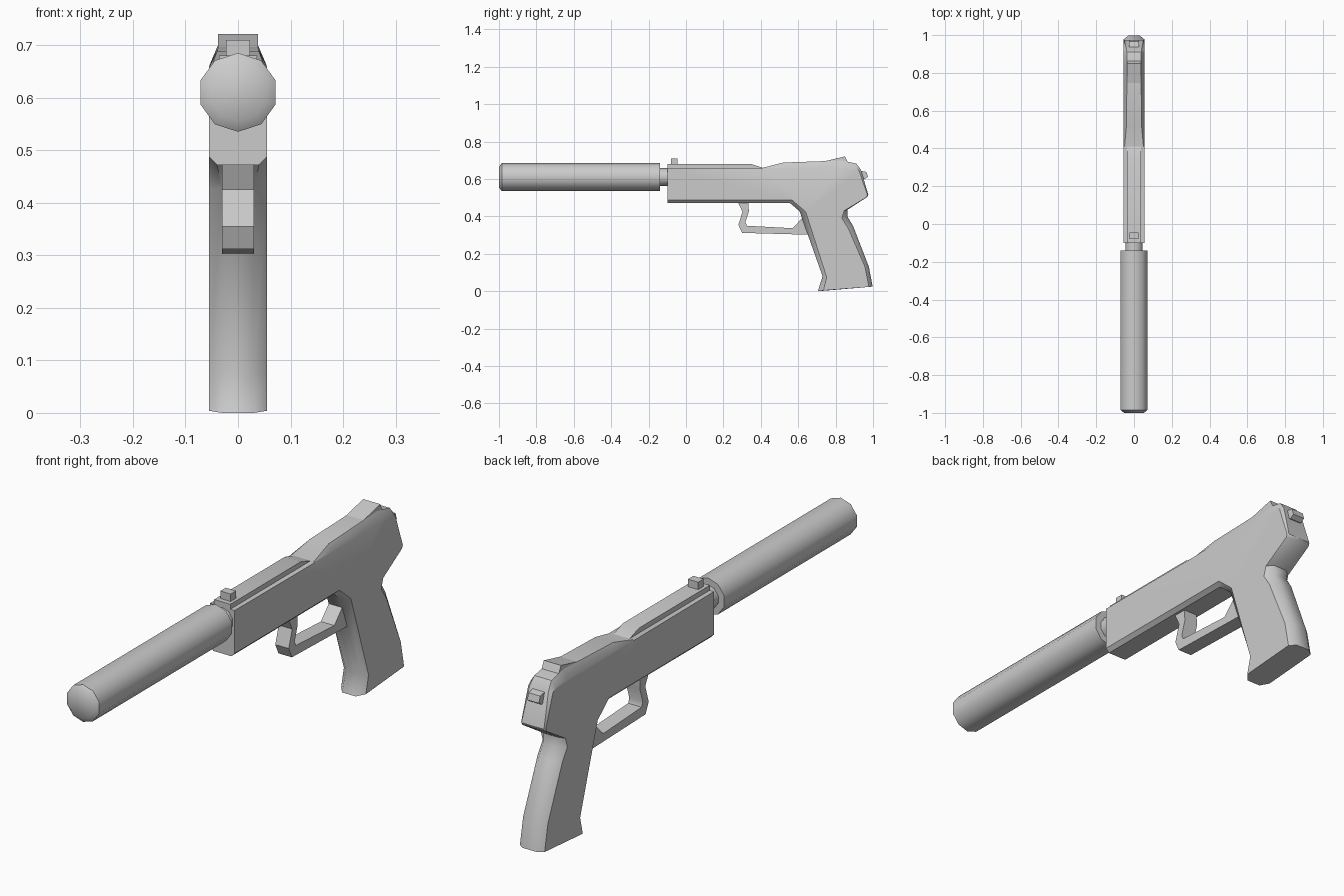
import bpy, bmesh, math

old = bpy.data.objects.get("Cube")
if old:
    bpy.data.objects.remove(old, do_unlink=True)

grey = bpy.data.materials.new("plain grey")
grey.use_nodes = True
grey.diffuse_color = (0.6, 0.6, 0.6, 1)
grey.node_tree.nodes["Principled BSDF"].inputs["Base Color"].default_value = (0.6, 0.6, 0.6, 1)


def finish(name, bm, angle=40):
    bmesh.ops.recalc_face_normals(bm, faces=bm.faces)
    mesh = bpy.data.meshes.new(name)
    bm.to_mesh(mesh)
    bm.free()
    mesh.materials.append(grey)
    mesh.shade_smooth()
    mesh.set_sharp_from_angle(angle=math.radians(angle))
    obj = bpy.data.objects.new(name, mesh)
    bpy.context.collection.objects.link(obj)
    return obj


def prism(name, profile, half):
    """Side profile (y, z) extruded across x."""
    bm = bmesh.new()
    rings = [[bm.verts.new((x, y, z)) for y, z in profile] for x in (-half, half)]
    n = len(profile)
    for i in range(n):
        j = (i + 1) % n
        bm.faces.new((rings[0][i], rings[0][j], rings[1][j], rings[1][i]))
    for r in rings:
        bm.faces.new(r)
    return finish(name, bm)


def lathe(name, stations, sides, zc):
    """Closed turned shape along y from (y, radius) stations."""
    bm = bmesh.new()
    rings = []
    for y, r in stations:
        angles = [math.pi / 2 + 2 * math.pi * k / sides for k in range(sides)]
        rings.append([bm.verts.new((r * math.cos(a), y, zc + r * math.sin(a))) for a in angles])
    for a, b in zip(rings, rings[1:]):
        for i in range(sides):
            j = (i + 1) % sides
            bm.faces.new((a[i], a[j], b[j], b[i]))
    bm.faces.new(rings[0])
    bm.faces.new(rings[-1])
    return finish(name, bm)


# Body and grip: (ridge half width, ridge y, z, side y, z)
SIDE = 0.055
outline = [
    (0.040, -0.10, 0.472, -0.10, 0.487),
    (0.040, -0.10, 0.660, -0.10, 0.660),
    (0.050, 0.41, 0.660, 0.41, 0.658),
    (0.040, 0.52, 0.688, 0.52, 0.660),
    (0.038, 0.72, 0.695, 0.72, 0.660),
    (0.038, 0.83, 0.700, 0.83, 0.660),
    (0.038, 0.91, 0.683, 0.905, 0.660),
    (0.042, 0.935, 0.650, 0.925, 0.645),
    (0.050, 0.975, 0.515, 0.97, 0.515),
    (0.050, 0.968, 0.503, 0.965, 0.503),
    (0.030, 0.862, 0.435, 0.845, 0.430),
    (0.030, 0.865, 0.395, 0.833, 0.390),
    (0.030, 0.893, 0.350, 0.866, 0.340),
    (0.030, 0.978, 0.130, 0.957, 0.130),
    (0.030, 0.998, 0.025, 0.978, 0.023),
    (0.030, 0.705, 0.000, 0.735, 0.004),
    (0.030, 0.730, 0.080, 0.752, 0.075),
    (0.030, 0.607, 0.428, 0.640, 0.425),
    (0.040, 0.555, 0.472, 0.567, 0.487),
]
bm = bmesh.new()
loops = []
for sign in (-1, 1):
    ridge = [bm.verts.new((sign * h, y, z)) for h, y, z, _, _ in outline]
    edge = [bm.verts.new((sign * SIDE, y, z)) for _, _, _, y, z in outline]
    loops += [edge, ridge] if sign < 0 else [ridge, edge]
for a, b in zip(loops, loops[1:]):
    for i in range(len(outline)):
        j = (i + 1) % len(outline)
        bm.faces.new((a[i], a[j], b[j], b[i]))
bm.faces.new(loops[0])
bm.faces.new(loops[-1])
body = finish("body_and_grip", bm)

# Soften the rounded front and back straps of the grip
for e in body.data.edges:
    a, b = (body.data.vertices[v].co for v in e.vertices)
    on_ridge = abs(a.x) < 0.04 and abs(b.x) < 0.04 and a.x * b.x > 0
    if on_ridge and max(a.z, b.z) < 0.44 and abs(a.z - b.z) > 0.03:
        e.use_edge_sharp = False

# Slide top details
prism("top_rib", [(-0.10, 0.655), (-0.10, 0.68), (0.35, 0.68), (0.41, 0.66), (0.41, 0.655)], 0.036)
prism("front_sight", [(-0.08, 0.67), (-0.08, 0.71), (-0.045, 0.71), (-0.045, 0.67)], 0.023)
prism("rear_sight", [(0.72, 0.69), (0.85, 0.721), (0.865, 0.69)], 0.038)
prism("hammer", [(0.92, 0.61), (0.93, 0.645), (0.965, 0.638), (0.973, 0.612), (0.955, 0.60)], 0.026)

# Trigger guard loop
prism("trigger_guard", [
    (0.275, 0.48), (0.302, 0.425), (0.28, 0.355), (0.30, 0.312), (0.66, 0.302),
    (0.66, 0.39), (0.62, 0.39), (0.57, 0.337), (0.325, 0.35), (0.318, 0.37), (0.336, 0.425), (0.334, 0.48)], 0.03)

# Barrel and suppressor
lathe("barrel", [(-0.16, 0.048), (-0.08, 0.048)], 10, 0.61)
lathe("suppressor", [(-1.0, 0.055), (-0.985, 0.075), (-0.14, 0.075)], 10, 0.61)
